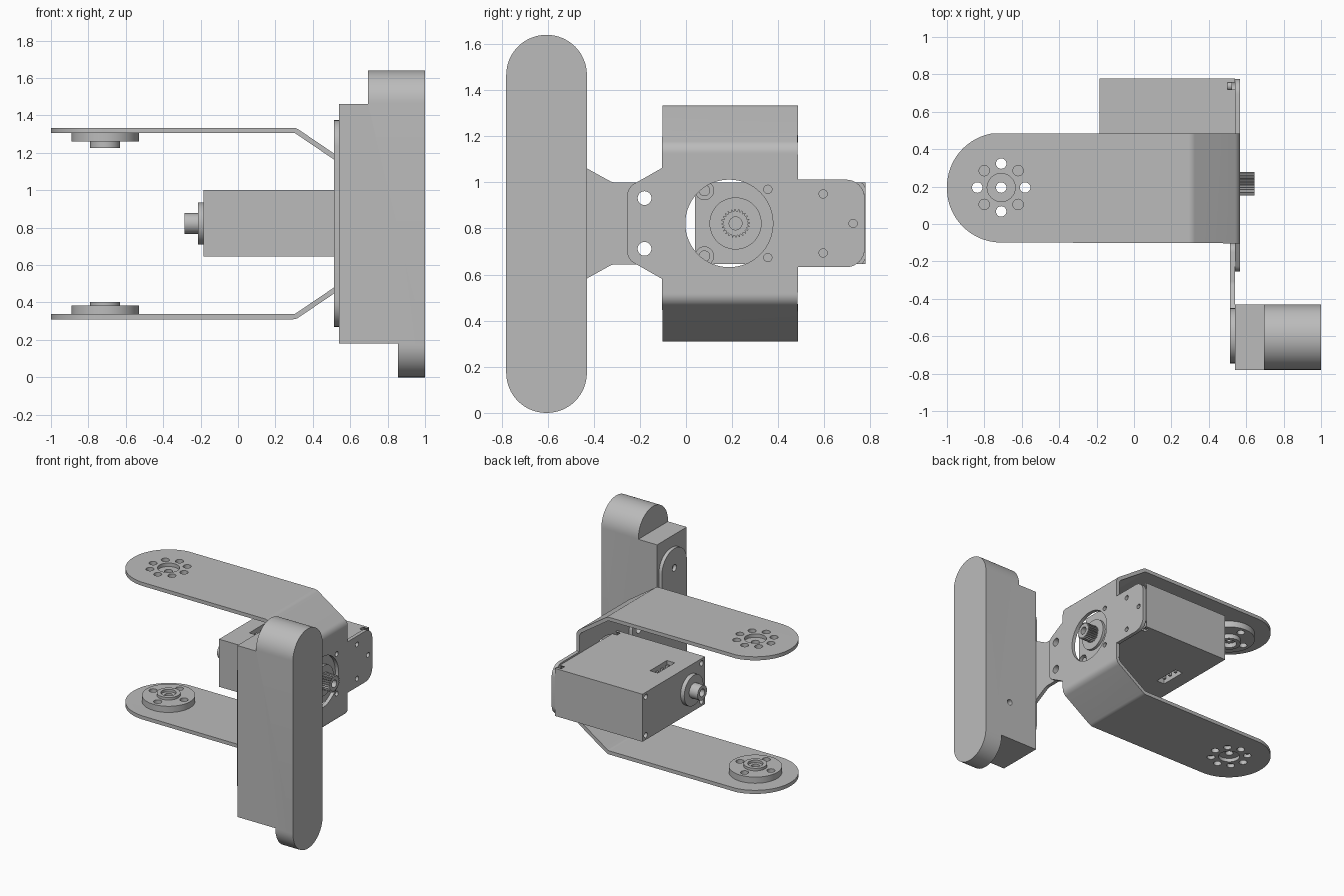
import bpy, bmesh
from math import pi, cos, sin, radians, tan
from mathutils import Vector

cube = bpy.data.objects.get("Cube")
if cube:
    bpy.data.objects.remove(cube, do_unlink=True)

grey = bpy.data.materials.new("plain_grey")
grey.use_nodes = True
GREY = (0.5, 0.5, 0.5, 1)
grey.diffuse_color = GREY
grey.node_tree.nodes["Principled BSDF"].inputs["Base Color"].default_value = GREY

MID = 0.822            # height of the symmetry plane
PLACE = {"x": lambda u, v, h: (h, u, v),
         "y": lambda u, v, h: (u, h, v),
         "z": lambda u, v, h: (u, v, h)}


def fillet(points, steps=8):
    """Round the corners of a closed outline of (u, v, radius)."""
    out = []
    for i, (u, v, r) in enumerate(points):
        p = Vector((u, v))
        if not r:
            out.append(p)
            continue
        a = (Vector(points[i - 1][:2]) - p).normalized()
        b = (Vector(points[(i + 1) % len(points)][:2]) - p).normalized()
        half = a.angle(b) / 2
        centre = p + (a + b).normalized() * (r / sin(half))
        start = p + a * (r / tan(half)) - centre
        end = p + b * (r / tan(half)) - centre
        for k in range(steps + 1):
            t = k / steps
            ang = start.angle(end)
            w = start * sin((1 - t) * ang) + end * sin(t * ang)
            out.append(centre + w / sin(ang))
    return out


def circle(u, v, r, n=32):
    return [(u + r * cos(2 * pi * i / n), v + r * sin(2 * pi * i / n)) for i in range(n)]


def rect(u0, u1, v0, v1):
    return [(u0, v0), (u1, v0), (u1, v1), (u0, v1)]


def mirrored(upper):
    """Close an outline given as its upper half, heights relative to MID."""
    return ([(u, MID + v, r) for u, v, r in upper]
            + [(u, MID - v, r) for u, v, r in reversed(upper)])


def prism(name, axis, lo, hi, *outlines):
    """Extrude one or more outlines along an axis."""
    bm = bmesh.new()
    for outline in outlines:
        rings = [[bm.verts.new(PLACE[axis](p[0], p[1], h)) for p in outline] for h in (lo, hi)]
        bm.faces.new(rings[0])
        bm.faces.new(rings[1])
        n = len(outline)
        for i in range(n):
            j = (i + 1) % n
            bm.faces.new((rings[0][i], rings[0][j], rings[1][j], rings[1][i]))
    bmesh.ops.recalc_face_normals(bm, faces=bm.faces)
    mesh = bpy.data.meshes.new(name)
    bm.to_mesh(mesh)
    bm.free()
    mesh.materials.append(grey)
    obj = bpy.data.objects.new(name, mesh)
    bpy.context.collection.objects.link(obj)
    return obj


def combine(obj, tool, operation="DIFFERENCE"):
    mod = obj.modifiers.new("combine", "BOOLEAN")
    mod.operation = operation
    mod.solver = "EXACT"
    mod.object = tool
    bpy.context.view_layer.objects.active = obj
    bpy.ops.object.modifier_apply(modifier=mod.name)
    bpy.data.objects.remove(tool, do_unlink=True)


def cut(obj, axis, lo, hi, *outlines):
    combine(obj, prism("cutter", axis, lo, hi, *outlines))


# Long rounded finger with stepped ends
FY = -0.605
R = 0.175
finger = prism("finger", "x", 0.54, 1.0, fillet(
    [(FY - R, 0, R - .001), (FY + R, 0, R - .001),
     (FY + R, 1.64, R - .001), (FY - R, 1.64, R - .001)], 16))
cut(finger, "y", -1, 0, rect(0.4, 0.855, -0.1, 0.18), rect(0.4, 0.695, 1.46, 1.8))
cut(finger, "y", -0.5, -0.3, circle(0.78, 0.475, 0.022, 16))

# Connector: pad behind the finger and a neck reaching under the bracket
connector = prism("connector_plate", "x", 0.514, 0.54, fillet(mirrored(
    [(-0.745, 0.553, 0.14), (-0.45, 0.553, 0.14), (-0.45, 0.25, 0),
     (-0.32, 0.178, 0.05), (-0.1, 0.178, 0.05)])))
mount_holes = [circle(-0.18, MID + s * 0.11, 0.03, 24) for s in (-1, 1)]
pad_holes = [circle(-0.597, MID + s * 0.41, 0.025, 24) for s in (-1, 1)]
cut(connector, "x", 0.4, 0.539999 + 0.1, *mount_holes, *pad_holes)

# Upright bracket plate with its tab, horn opening and screw holes
plate = prism("bracket_plate", "x", 0.54, 0.567, fillet(mirrored(
    [(-0.255, 0.155, 0.06), (-0.105, 0.24, 0), (-0.105, 0.3, 0),
     (0.485, 0.3, 0), (0.485, 0.19, 0), (0.775, 0.19, 0.08)])))
cut(plate, "x", 0.4, 0.7, circle(0.187, MID, 0.19, 64), *mount_holes,
    circle(0.725, MID, 0.018, 16),
    *[circle(y, MID + s * z, 0.018, 16)
      for y, z in ((0.595, 0.128), (0.355, 0.148)) for s in (-1, 1)])

# Bent arms of the bracket, with rounded, drilled ends
AX, AY = -0.71, 0.195
ring = [circle(AX + 0.128 * cos(i * pi / 4), AY + 0.128 * sin(i * pi / 4), 0.028, 20)
        for i in range(8)]
for side, label in ((1, "upper"), (-1, "lower")):
    bend = [(0.567, 0.3, 0), (0.567, 0.338, 0.06), (0.31, 0.512, 0.06), (-1.1, 0.512, 0),
            (-1.1, 0.485, 0), (0.302, 0.485, 0.033), (0.54, 0.324, 0.033), (0.54, 0.3, 0)]
    arm = prism(label + "_arm", "y", -0.105, 0.485,
                fillet([(x, MID + side * z, r) for x, z, r in bend]))
    shape = prism("cutter", "z", -1, 3, fillet(
        [(-1, -0.098, 0.29), (0.8, -0.104, 0), (0.8, 0.484, 0), (-1, 0.489, 0.29)], 24))
    combine(arm, shape, "INTERSECT")
    cut(arm, "z", -1, 3, circle(AX, AY, 0.075, 40), *ring)

    # Round horn fixed to the inner side of the arm
    top, step, tip = (1.308, 1.26, 1.225) if side > 0 else (0.337, 0.383, 0.402)
    horn = prism(label + "_horn", "z", min(top, step), max(top, step), circle(AX, AY, 0.18, 64))
    cut(horn, "z", -1, 3, circle(AX, AY, 0.028, 24), *ring[::2])
    hub = prism(label + "_horn_hub", "z", min(step, tip), max(step, tip), circle(AX, AY, 0.08, 40))
    cut(hub, "z", -1, 3, circle(AX, AY, 0.052, 32))

# Servo case in three stacked sections
Y0, Y1, Z0, Z1 = 0.04, 0.778, 0.645, 1.0
SY = 0.215
corners = [(y, z) for y in (Y0 + 0.04, Y1 - 0.04) for z in (Z0 + 0.035, Z1 - 0.035)]
rear = prism("servo_rear_cover", "x", -0.185, 0.04, rect(Y0, Y1, Z0, Z1))
cut(rear, "x", -0.3, -0.15, *[circle(y, z, 0.02, 16) for y, z in corners])
for lo, hi in ((Z0 - 0.1, Z0 + 0.07), (Z1 - 0.07, Z1 + 0.1)):
    cut(rear, "z", lo, hi, rect(-0.075, -0.01, 0.24, 0.44))
prism("servo_middle", "x", 0.04, 0.28, rect(Y0, Y1, Z0, Z1))
front = prism("servo_front_cover", "x", 0.28, 0.539, rect(Y0, Y1, Z0, Z1))
cut(front, "x", 0.5, 0.7, *[circle(y, z, 0.04, 24) for y, z in corners])
prism("servo_screws", "x", 0.49, 0.525, *[circle(y, z, 0.025, 16) for y, z in corners])

# Connector pins inside the two sockets
for label, lo, hi in (("lower", Z0 + 0.01, Z0 + 0.08), ("upper", Z1 - 0.08, Z1 - 0.01)):
    prism(label + "_pins", "z", lo, hi,
          *[rect(-0.052, -0.034, y - 0.009, y + 0.009) for y in (0.28, 0.34, 0.4)])

# Rear boss and shaft
prism("rear_boss", "x", -0.215, -0.185, circle(SY, MID, 0.113, 48))
shaft = prism("rear_shaft", "x", -0.285, -0.215, circle(SY, MID, 0.055, 32))
cut(shaft, "x", -0.4, -0.235, circle(SY, MID, 0.028, 24))

# Front boss and toothed output shaft
prism("output_boss", "x", 0.539, 0.56, circle(SY, MID, 0.113, 48))
TEETH = 24
gear = []
for i in range(TEETH * 4):
    r = 0.062 if i % 4 < 2 else 0.052
    a = 2 * pi * i / (TEETH * 4)
    gear.append((SY + r * cos(a), MID + r * sin(a)))
spline = prism("output_spline", "x", 0.56, 0.645, gear)
cut(spline, "x", 0.58, 0.8, circle(SY, MID, 0.028, 24))

# Smooth the round surfaces, keep the edges crisp
bpy.ops.object.select_all(action="DESELECT")
for obj in bpy.context.collection.objects:
    if obj.type == "MESH":
        obj.select_set(True)
        bpy.context.view_layer.objects.active = obj
bpy.ops.object.shade_smooth_by_angle(angle=radians(25))
